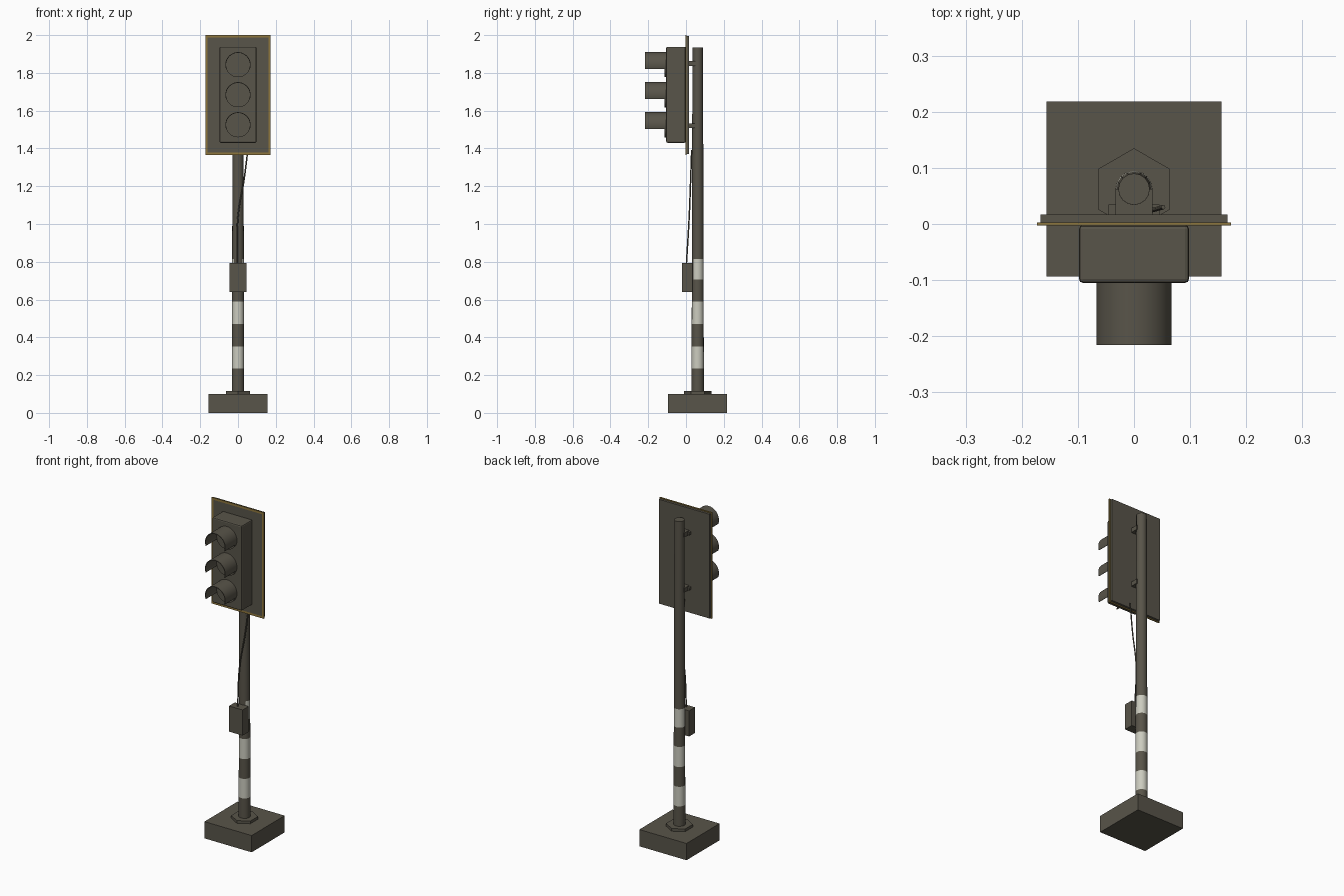
import bpy, bmesh, math
from mathutils import Vector, Matrix

cube = bpy.data.objects.get("Cube")
if cube:
    bpy.data.objects.remove(cube, do_unlink=True)


def material(name, rgb):
    m = bpy.data.materials.new(name)
    m.use_nodes = True
    m.diffuse_color = (*rgb, 1)
    m.node_tree.nodes["Principled BSDF"].inputs["Base Color"].default_value = (*rgb, 1)
    return m


GREY = material("weathered grey", (0.098, 0.089, 0.067))
WHITE = material("stripe white", (0.6, 0.6, 0.52))
YELLOW = material("border yellow", (0.27, 0.18, 0.045))
POLE_Y = 0.062
LIGHT_HEIGHTS = (1.525, 1.684, 1.843)


def finish(name, bm, mats=(GREY,), smooth=False):
    bmesh.ops.recalc_face_normals(bm, faces=bm.faces)
    mesh = bpy.data.meshes.new(name)
    bm.to_mesh(mesh)
    bm.free()
    for m in mats:
        mesh.materials.append(m)
    ob = bpy.data.objects.new(name, mesh)
    bpy.context.collection.objects.link(ob)
    if smooth:
        bpy.ops.object.select_all(action='DESELECT')
        ob.select_set(True)
        bpy.context.view_layer.objects.active = ob
        bpy.ops.object.shade_smooth_by_angle(angle=math.radians(35))
    return ob


def box(name, lo, hi, bevel=0, mats=(GREY,)):
    lo, hi = Vector(lo), Vector(hi)
    bm = bmesh.new()
    bmesh.ops.create_cube(bm, size=1, matrix=Matrix.Translation((lo + hi) / 2)
                          @ Matrix.Diagonal((*(hi - lo), 1)))
    if bevel:
        bmesh.ops.bevel(bm, geom=bm.edges[:], offset=bevel, segments=2,
                        profile=0.5, affect='EDGES')
    return finish(name, bm, mats)


def cylinder(name, radius, depth, matrix, sides, smooth=True):
    bm = bmesh.new()
    bmesh.ops.create_cone(bm, cap_ends=True, segments=sides, radius1=radius,
                          radius2=radius, depth=depth, matrix=matrix)
    return finish(name, bm, smooth=smooth)


# Footing and hexagonal flange
box("concrete_base", (-0.156, POLE_Y - 0.156, 0), (0.156, POLE_Y + 0.156, 0.1))
cylinder("base_flange", 0.073, 0.016, Matrix.Translation((0, POLE_Y, 0.108)), 6, False)

# Tapered pole, painted with bands
bm = bmesh.new()
SIDES = 16
heights = (0.1, 0.235, 0.352, 0.47, 0.59, 0.705, 0.815, 1.935)
rings = []
for z in heights:
    r = 0.033 - 0.005 * z / heights[-1]
    rings.append([bm.verts.new((r * math.cos(a), POLE_Y + r * math.sin(a), z))
                  for a in (2 * math.pi * i / SIDES for i in range(SIDES))])
for k, (low, high) in enumerate(zip(rings, rings[1:])):
    for i in range(SIDES):
        j = (i + 1) % SIDES
        f = bm.faces.new((low[i], low[j], high[j], high[i]))
        shielded = k == 5 and f.calc_center_median().y < POLE_Y - 0.02
        f.material_index = 1 if k % 2 and not shielded else 0
bm.faces.new(rings[0])
bm.faces.new(rings[-1])
finish("pole", bm, (GREY, WHITE), True)

# Control box on the front of the pole
box("control_box", (-0.045, -0.021, 0.64), (0.045, 0.035, 0.793))

# Back panel and its yellow-edged front sheet
box("back_panel", (-0.167, 0.003, 1.371), (0.167, 0.017, 1.994))
sheet = box("border_sheet", (-0.173, -0.003, 1.365), (0.173, 0.003, 2.0), mats=(GREY, YELLOW))
bm = bmesh.new()
bm.from_mesh(sheet.data)
front = min(bm.faces, key=lambda f: f.calc_center_median().y)
bmesh.ops.inset_region(bm, faces=[front], thickness=0.018)
for f in bm.faces:
    f.material_index = 0 if f == front else 1
bm.to_mesh(sheet.data)
bm.free()

# Signal housing
box("signal_housing", (-0.098, -0.105, 1.43), (0.098, -0.002, 1.938), 0.007)


def visor(name, z):
    # Open-bottomed hood: an arc swept forward, with a little thickness
    bm = bmesh.new()
    start, steps = math.radians(-20), 24
    sweep = math.pi - 2 * start
    rows = []
    for i in range(steps + 1):
        a = start + sweep * i / steps
        rows.append([bm.verts.new((r * math.cos(a), y, z + r * math.sin(a)))
                     for r, y in ((0.067, -0.1), (0.067, -0.216),
                                  (0.063, -0.216), (0.063, -0.1))])
    for p, q in zip(rows, rows[1:]):
        for c in range(4):
            d = (c + 1) % 4
            bm.faces.new((p[c], p[d], q[d], q[c]))
    bm.faces.new(rows[0])
    bm.faces.new(rows[-1])
    finish(name, bm, smooth=True)


# Lenses and visors
for n, z in zip(("lower", "middle", "upper"), LIGHT_HEIGHTS):
    turn = Matrix.Translation((0, -0.105, z)) @ Matrix.Rotation(math.pi / 2, 4, 'X')
    cylinder(n + "_lens", 0.066, 0.016, turn, 32)
    visor(n + "_visor", z)

# Brackets joining panel and pole
for n, z in (("lower", 1.52), ("upper", 1.85)):
    box(n + "_bracket", (-0.033, 0.015, z - 0.013), (0.033, POLE_Y, z + 0.013))
    box(n + "_bracket_bolt", (-0.045, 0.015, z - 0.008), (-0.03, 0.035, z + 0.008))

# Cable from the panel down to the control box
curve = bpy.data.curves.new("cable", 'CURVE')
curve.dimensions = '3D'
curve.bevel_depth = 0.004
curve.bevel_resolution = 1
curve.use_fill_caps = True
path = ((0.052, 0.03, 1.39), (0.03, 0.024, 1.22), (0, 0.017, 1.04), (-0.004, 0.002, 0.785))
spline = curve.splines.new('BEZIER')
spline.bezier_points.add(len(path) - 1)
for p, co in zip(spline.bezier_points, path):
    p.co = co
    p.handle_left_type = p.handle_right_type = 'AUTO'
curve.materials.append(GREY)
bpy.context.collection.objects.link(bpy.data.objects.new("cable", curve))
